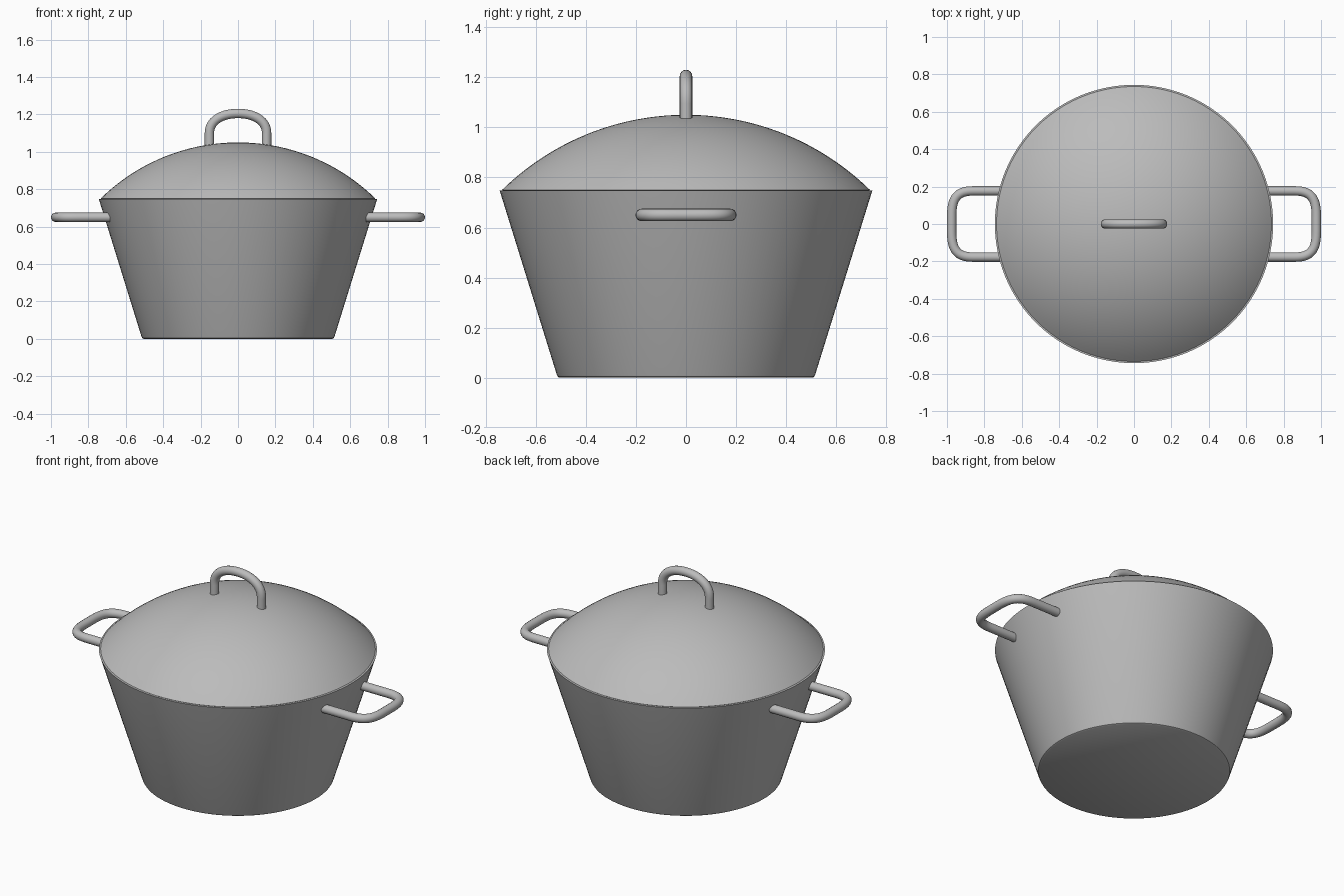
import bpy
import bmesh
import math
from mathutils import Matrix, Vector

if "Cube" in bpy.data.objects:
    bpy.data.objects.remove(bpy.data.objects["Cube"])

steel = bpy.data.materials.new("brushed_grey")
steel.diffuse_color = (0.5, 0.5, 0.5, 1)
steel.use_nodes = True
steel.node_tree.nodes["Principled BSDF"].inputs["Base Color"].default_value = steel.diffuse_color


def finish(obj, angle=30):
    """Apply the material and smooth everything but the hard edges."""
    obj.data.materials.clear()
    obj.data.materials.append(steel)
    bpy.ops.object.select_all(action='DESELECT')
    obj.select_set(True)
    bpy.context.view_layer.objects.active = obj
    bpy.ops.object.shade_smooth_by_angle(angle=math.radians(angle))


def lathe(name, profile, steps=96):
    """Spin a profile of (radius, z) points around the z axis."""
    bm = bmesh.new()
    verts = [bm.verts.new((r, 0, z)) for r, z in profile]
    edges = [bm.edges.new(pair) for pair in zip(verts, verts[1:])]
    bmesh.ops.spin(bm, geom=verts + edges, cent=(0, 0, 0), axis=(0, 0, 1),
                   angle=math.tau, steps=steps, use_duplicate=False)
    bmesh.ops.remove_doubles(bm, verts=bm.verts, dist=0.0005)
    bmesh.ops.recalc_face_normals(bm, faces=bm.faces)
    mesh = bpy.data.meshes.new(name)
    bm.to_mesh(mesh)
    bm.free()
    obj = bpy.data.objects.new(name, mesh)
    bpy.context.collection.objects.link(obj)
    finish(obj)
    return obj


def tube(name, points, radius=0.025):
    """Sweep a round tube along bezier points given as (left, co, right)."""
    curve = bpy.data.curves.new(name, 'CURVE')
    curve.dimensions = '3D'
    curve.bevel_depth = radius
    curve.bevel_resolution = 6
    curve.resolution_u = 14
    curve.use_fill_caps = True
    spline = curve.splines.new('BEZIER')
    spline.bezier_points.add(len(points) - 1)
    for bp, (left, co, right) in zip(spline.bezier_points, points):
        bp.handle_left_type = bp.handle_right_type = 'FREE'
        bp.handle_left, bp.co, bp.handle_right = left, co, right
    obj = bpy.data.objects.new(name, curve)
    bpy.context.collection.objects.link(obj)
    bpy.ops.object.select_all(action='DESELECT')
    obj.select_set(True)
    bpy.context.view_layer.objects.active = obj
    bpy.ops.object.convert(target='MESH')
    obj = bpy.context.view_layer.objects.active
    finish(obj, 50)
    return obj


def node(co, direction, before, after):
    co, d = Vector(co), Vector(direction)
    return co - d * before, co, co + d * after


# Pot body: thin flared wall with a softened base edge
lathe("pot_body", [(0, 0), (0.505, 0), (0.512, 0.004), (0.516, 0.012),
                   (0.744, 0.747), (0.729, 0.747), (0.503, 0.02), (0, 0.02)])

# Lid: thin spherical cap
LID_R, EDGE, N = 1.05, math.asin(0.735 / 1.05), 28
dome = [(LID_R * math.sin(EDGE * i / N), LID_R * math.cos(EDGE * i / N))
        for i in range(N + 1)]
under = [(r * 0.985, z * 0.985 + 0.004) for r, z in reversed(dome)]
lathe("lid", dome + under)

# Lid handle: upright arch
tube("lid_handle", [
    node((-0.153, 0, 1.035), (0, 0, 1), 0.02, 0.02),
    node((-0.153, 0, 1.10), (0, 0, 1), 0.02, 0.068),
    node((0, 0, 1.205), (1, 0, 0), 0.085, 0.085),
    node((0.153, 0, 1.10), (0, 0, -1), 0.068, 0.02),
    node((0.153, 0, 1.035), (0, 0, -1), 0.02, 0.02)])

# Side handles: rounded loops on the right and left
for name, s in (("right_handle", 1), ("left_handle", -1)):
    tube(name, [
        node((0.685 * s, -0.177, 0.65), (s, 0, 0), 0.05, 0.05),
        node((0.86 * s, -0.177, 0.65), (s, 0, 0), 0.05, 0.085),
        node((0.975 * s, -0.04, 0.65), (0, 1, 0), 0.1, 0.02),
        node((0.975 * s, 0.04, 0.65), (0, 1, 0), 0.02, 0.1),
        node((0.86 * s, 0.177, 0.65), (-s, 0, 0), 0.085, 0.05),
        node((0.685 * s, 0.177, 0.65), (-s, 0, 0), 0.05, 0.05)])
